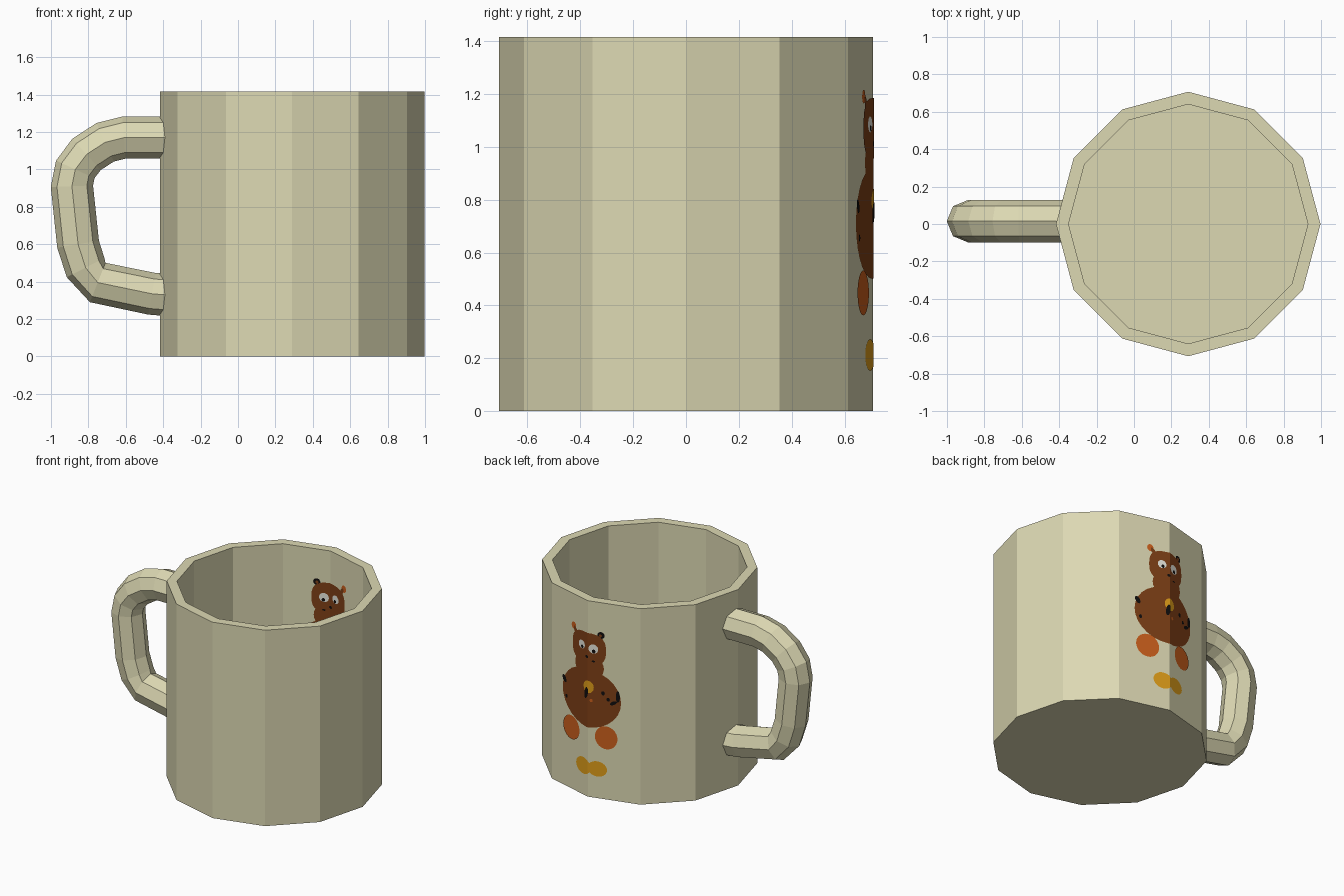
import bpy, bmesh, math
from mathutils import Vector

cube = bpy.data.objects.get("Cube")
if cube:
    bpy.data.objects.remove(cube)

CX, R_OUT, R_IN, HEIGHT, FLOOR = 0.29, 0.707, 0.64, 1.416, 0.07
SIDES = 12


def material(name, rgb):
    m = bpy.data.materials.new(name)
    m.use_nodes = True
    m.diffuse_color = (*rgb, 1)
    m.node_tree.nodes["Principled BSDF"].inputs["Base Color"].default_value = (*rgb, 1)
    return m


CREAM = material("cream_ceramic", (0.72, 0.69, 0.45))
BROWN = material("bear_brown", (0.21, 0.05, 0.008))
ORANGE = material("foot_orange", (0.6, 0.115, 0.012))
YELLOW = material("honey_yellow", (0.74, 0.34, 0.01))
BLACK = material("black", (0.005, 0.004, 0.004))
WHITE = material("eye_white", (0.8, 0.8, 0.72))


def finish(bm, name, mat):
    mesh = bpy.data.meshes.new(name)
    bm.to_mesh(mesh)
    bm.free()
    mesh.materials.append(mat)
    obj = bpy.data.objects.new(name, mesh)
    bpy.context.collection.objects.link(obj)
    return obj


def bridge(bm, a, b):
    n = len(a)
    for i in range(n):
        bm.faces.new((a[i], a[(i + 1) % n], b[(i + 1) % n], b[i]))


# Cup: one profile of rings, from the base up the outside and down the inside
bm = bmesh.new()
rings = []
for r, z in ((R_OUT, 0), (R_OUT, HEIGHT), (R_IN, HEIGHT), (R_IN, FLOOR)):
    angles = [math.tau * i / SIDES for i in range(SIDES)]
    rings.append([bm.verts.new((CX + r * math.cos(a), r * math.sin(a), z)) for a in angles])
for a, b in zip(rings, rings[1:]):
    bridge(bm, a, b)
bm.faces.new(rings[0][::-1])
bm.faces.new(rings[-1])
bmesh.ops.recalc_face_normals(bm, faces=bm.faces)
finish(bm, "cup", CREAM)

# Handle: octagonal tube swept along a bent path
path = [Vector((x, 0.015, z)) for x, z in (
    (-0.37, 1.17), (-0.61, 1.17), (-0.71, 1.145), (-0.81, 1.08), (-0.87, 1.0),
    (-0.888, 0.91), (-0.855, 0.6), (-0.815, 0.475), (-0.75, 0.395),
    (-0.46, 0.335), (-0.37, 0.328))]
side = Vector((0, 1, 0))
bm = bmesh.new()
rings = []
for i, p in enumerate(path):
    tangent = (path[min(i + 1, len(path) - 1)] - path[max(i - 1, 0)]).normalized()
    normal = side.cross(tangent)
    rings.append([bm.verts.new(p + 0.113 * (math.cos(a) * normal + math.sin(a) * side))
                  for a in (math.tau * k / 8 for k in range(8))])
for a, b in zip(rings, rings[1:]):
    bridge(bm, a, b)
bm.faces.new(rings[0])
bm.faces.new(rings[-1])
bmesh.ops.recalc_face_normals(bm, faces=bm.faces)
finish(bm, "handle", CREAM)


def decal(name, mat, layer, *spots):
    """Flat ovals (x, z, half width, half height, tilt, squareness) wrapped on both wall sides."""
    for place, radius, sign in (("outside", R_OUT, 1), ("inside", R_IN, -1)):
        bm = bmesh.new()
        for x, z, w, h, tilt, power in spots:
            t = math.radians(tilt)
            verts = []
            for k in range(28):
                a = -sign * math.tau * k / 28
                c, s = math.cos(a), math.sin(a)
                u = w * math.copysign(abs(c) ** (2 / power), c)
                v = h * math.copysign(abs(s) ** (2 / power), s)
                verts.append(bm.verts.new((x + u * math.cos(t) - v * math.sin(t), 0,
                                           z + u * math.sin(t) + v * math.cos(t))))
            bm.faces.new(verts)
        # Fold along the corner of the wall
        bmesh.ops.bisect_plane(bm, geom=bm.verts[:] + bm.edges[:] + bm.faces[:],
                               plane_co=(CX, 0, 0), plane_no=(1, 0, 0))
        for v in bm.verts:
            fold = abs(v.co.x - CX) * math.tan(math.pi / SIDES)
            v.co.y = radius - fold + sign * (0.002 + 0.001 * layer)
        finish(bm, f"{name}_{place}", mat)


# Painted bear
decal("bear_ears", ORANGE, 0, (0.425, 1.19, 0.022, 0.026, 0, 2))
decal("bear_ear_dark", BLACK, 0, (0.2, 1.18, 0.024, 0.024, 0, 2))
decal("bear_ear_inner", BROWN, 3, (0.203, 1.178, 0.01, 0.011, 0, 2),
      (0.405, 1.165, 0.014, 0.03, -30, 2))
decal("bear_body", BROWN, 0, (0.3, 0.71, 0.235, 0.21, 0, 2))
decal("bear_neck", BROWN, 1, (0.295, 0.94, 0.115, 0.1, 0, 2))
decal("bear_head", BROWN, 2, (0.3, 1.07, 0.135, 0.115, 0, 2.8))
decal("bear_eyes", WHITE, 3, (0.345, 1.085, 0.03, 0.03, 0, 2), (0.25, 1.075, 0.033, 0.033, 0, 2))
decal("bear_pupils", BLACK, 4, (0.34, 1.07, 0.011, 0.012, 0, 2), (0.247, 1.058, 0.012, 0.013, 0, 2))
decal("bear_nose_and_mouth", BLACK, 3, (0.297, 1.012, 0.012, 0.01, 0, 2),
      (0.25, 0.985, 0.012, 0.006, 0, 2))
decal("honey_patch", YELLOW, 3, (0.287, 0.795, 0.04, 0.045, 0, 2))
decal("honey_spots", ORANGE, 3, (0.265, 0.7, 0.01, 0.012, 0, 2))
decal("belly_mark", BLACK, 4, (0.302, 0.75, 0.016, 0.042, 10, 2))
decal("paw_marks", BLACK, 3, (0.515, 0.775, 0.016, 0.028, -25, 2),
      (0.085, 0.755, 0.014, 0.04, 0, 2), (0.115, 0.705, 0.026, 0.012, -30, 2),
      (0.185, 0.765, 0.012, 0.015, 0, 2), (0.15, 0.725, 0.011, 0.013, 0, 2),
      (0.495, 0.655, 0.01, 0.014, 0, 2))
decal("bear_feet", ORANGE, 4, (0.447, 0.447, 0.08, 0.085, 0, 2), (0.163, 0.448, 0.076, 0.083, 0, 2))
decal("ground_patch_left", YELLOW, 0, (0.335, 0.212, 0.068, 0.06, 0, 2))
decal("ground_patch_right", YELLOW, 1, (0.225, 0.212, 0.066, 0.055, 0, 2))
